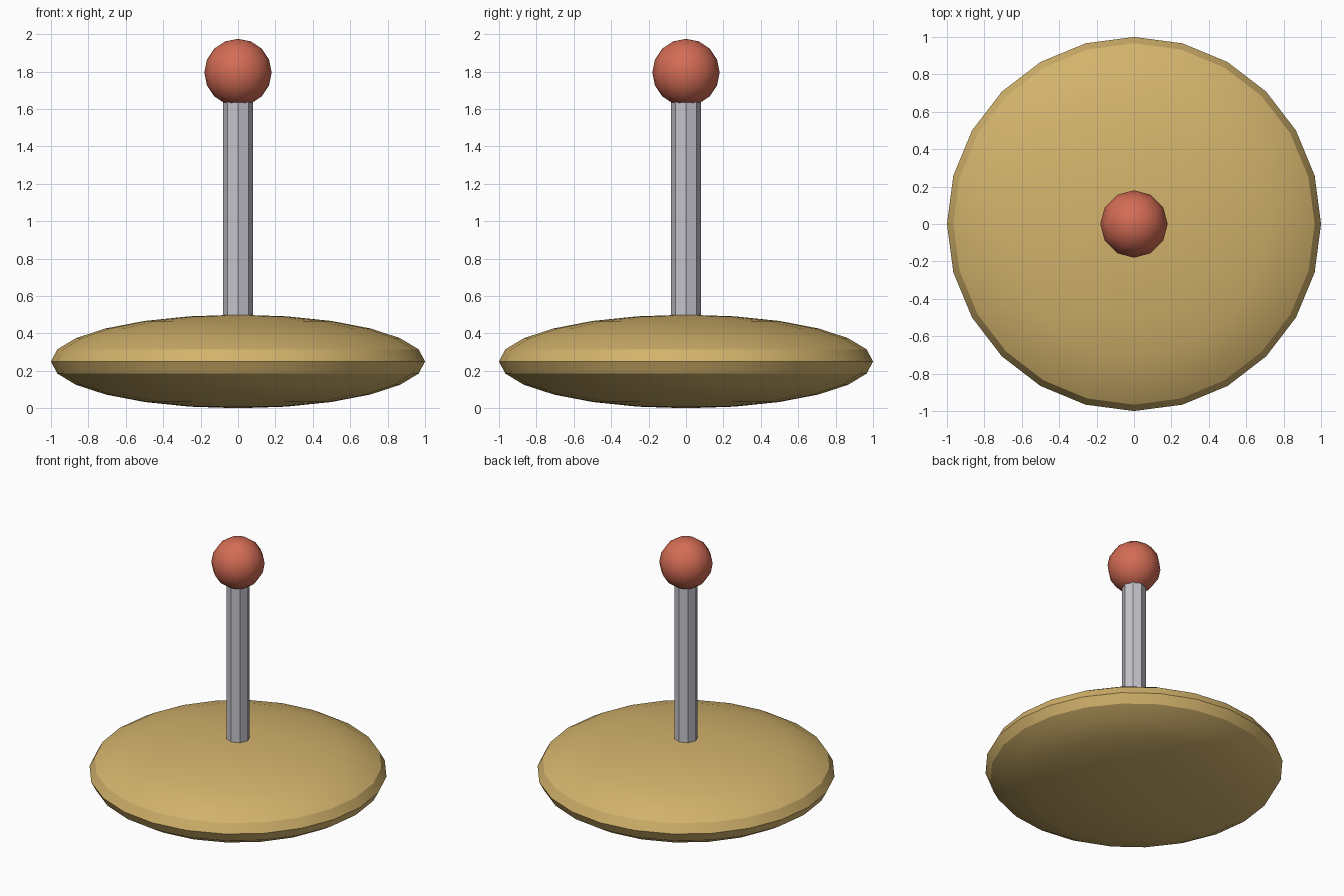
import bpy
import math

cube = bpy.data.objects.get("Cube")
if cube:
    bpy.data.objects.remove(cube, do_unlink=True)


def material(name, rgb):
    mat = bpy.data.materials.new(name)
    mat.use_nodes = True
    mat.diffuse_color = (*rgb, 1)
    mat.node_tree.nodes["Principled BSDF"].inputs["Base Color"].default_value = (*rgb, 1)
    return mat


def finish(name, mat):
    obj = bpy.context.object
    obj.name = obj.data.name = name
    obj.data.materials.append(mat)
    bpy.ops.object.transform_apply(location=False, rotation=False, scale=True)
    bpy.ops.object.shade_smooth_by_angle(angle=math.radians(30))
    return obj


brass = material("brass", (0.65, 0.45, 0.15))
steel = material("steel", (0.55, 0.55, 0.60))
red = material("coral red", (0.65, 0.15, 0.09))

# Flattened lens-shaped base
bpy.ops.mesh.primitive_uv_sphere_add(segments=24, ring_count=12, radius=1, location=(0, 0, 0.25))
bpy.context.object.scale.z = 0.25
finish("base_disc", brass)

# Eight-sided shaft, sunk into the base and the knob
shaft_bottom, shaft_top = 0.45, 1.64
bpy.ops.mesh.primitive_cylinder_add(
    vertices=8, radius=0.08, depth=shaft_top - shaft_bottom,
    location=(0, 0, (shaft_bottom + shaft_top) / 2))
finish("shaft", steel)

# Round knob on top
bpy.ops.mesh.primitive_uv_sphere_add(segments=12, ring_count=8, radius=0.18, location=(0, 0, 1.795))
finish("knob", red)
